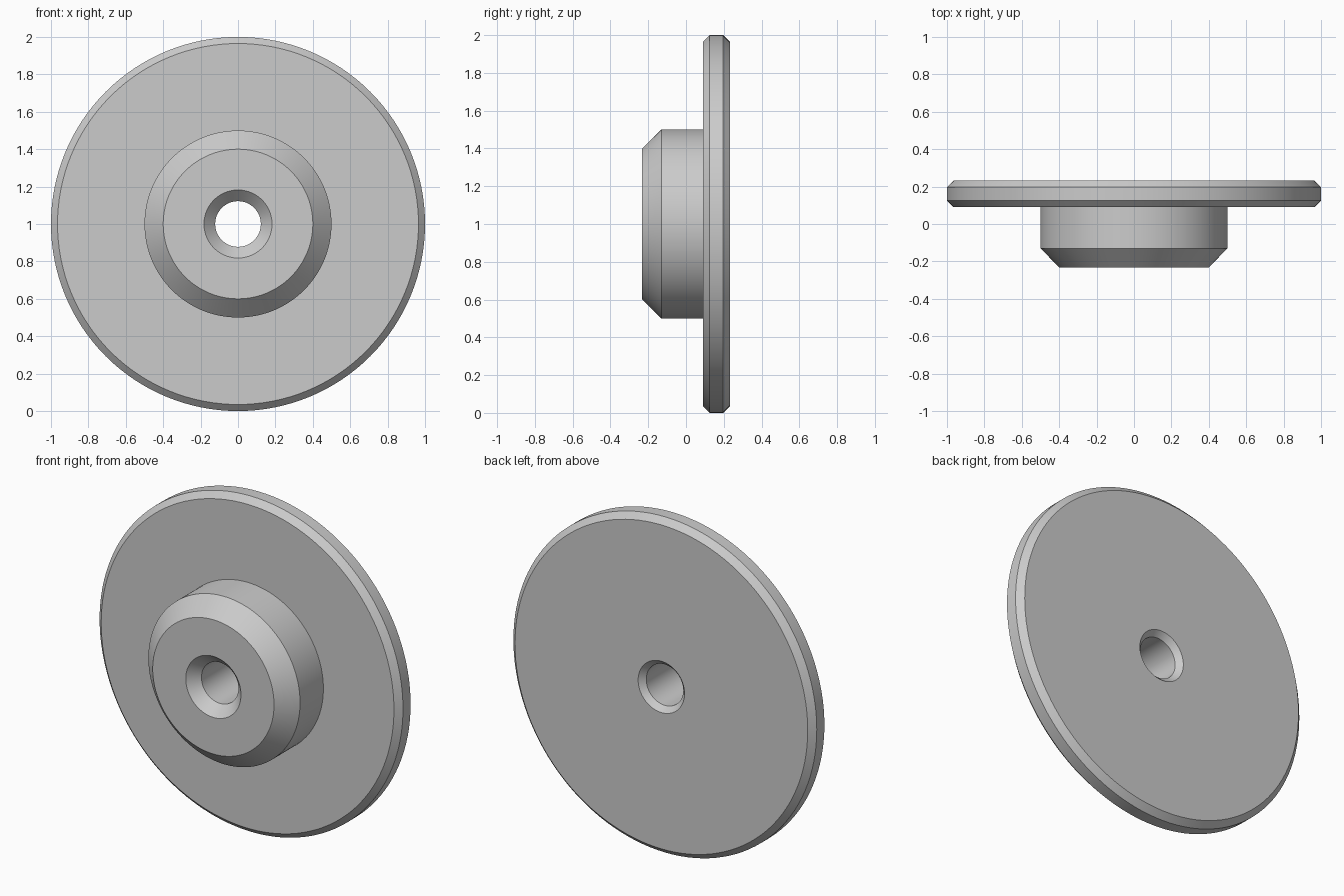
import bpy
import bmesh
import math
from mathutils import Matrix, Vector

SEGMENTS = 128

cube = bpy.data.objects.get("Cube")
if cube:
    bpy.data.objects.remove(cube, do_unlink=True)

# Plain grey
grey = bpy.data.materials.new("plain_grey")
grey.use_nodes = True
colour = (0.6, 0.6, 0.6, 1.0)
grey.diffuse_color = colour
grey.node_tree.nodes["Principled BSDF"].inputs["Base Color"].default_value = colour


def lathe(name, profile):
    """Turn a closed (radius, y) profile about the y axis."""
    bm = bmesh.new()
    rings = []
    for i in range(SEGMENTS):
        turn = Matrix.Rotation(math.tau * i / SEGMENTS, 3, 'Y')
        rings.append([bm.verts.new(turn @ Vector((r, y, 0))) for r, y in profile])
    count = len(profile)
    for i in range(SEGMENTS):
        a, b = rings[i], rings[(i + 1) % SEGMENTS]
        for j in range(count):
            k = (j + 1) % count
            bm.faces.new((a[j], a[k], b[k], b[j]))
    bmesh.ops.recalc_face_normals(bm, faces=bm.faces)
    mesh = bpy.data.meshes.new(name)
    bm.to_mesh(mesh)
    bm.free()
    mesh.materials.append(grey)
    obj = bpy.data.objects.new(name, mesh)
    bpy.context.collection.objects.link(obj)
    obj.location.z = 1.0
    bpy.ops.object.select_all(action='DESELECT')
    obj.select_set(True)
    bpy.context.view_layer.objects.active = obj
    bpy.ops.object.shade_smooth_by_angle(angle=math.radians(30))
    return obj


# Flanged hub: countersunk bore, chamfered boss, chamfered disc
lathe("flanged_hub", [
    (0.122, -0.17), (0.182, -0.232),               # front countersink
    (0.4, -0.232), (0.5, -0.13), (0.5, 0.09),      # boss
    (0.965, 0.09), (1.0, 0.125),                   # disc front and rim
    (1.0, 0.197), (0.965, 0.232),                  # disc back chamfer
    (0.153, 0.232), (0.122, 0.2),                  # back countersink
])
